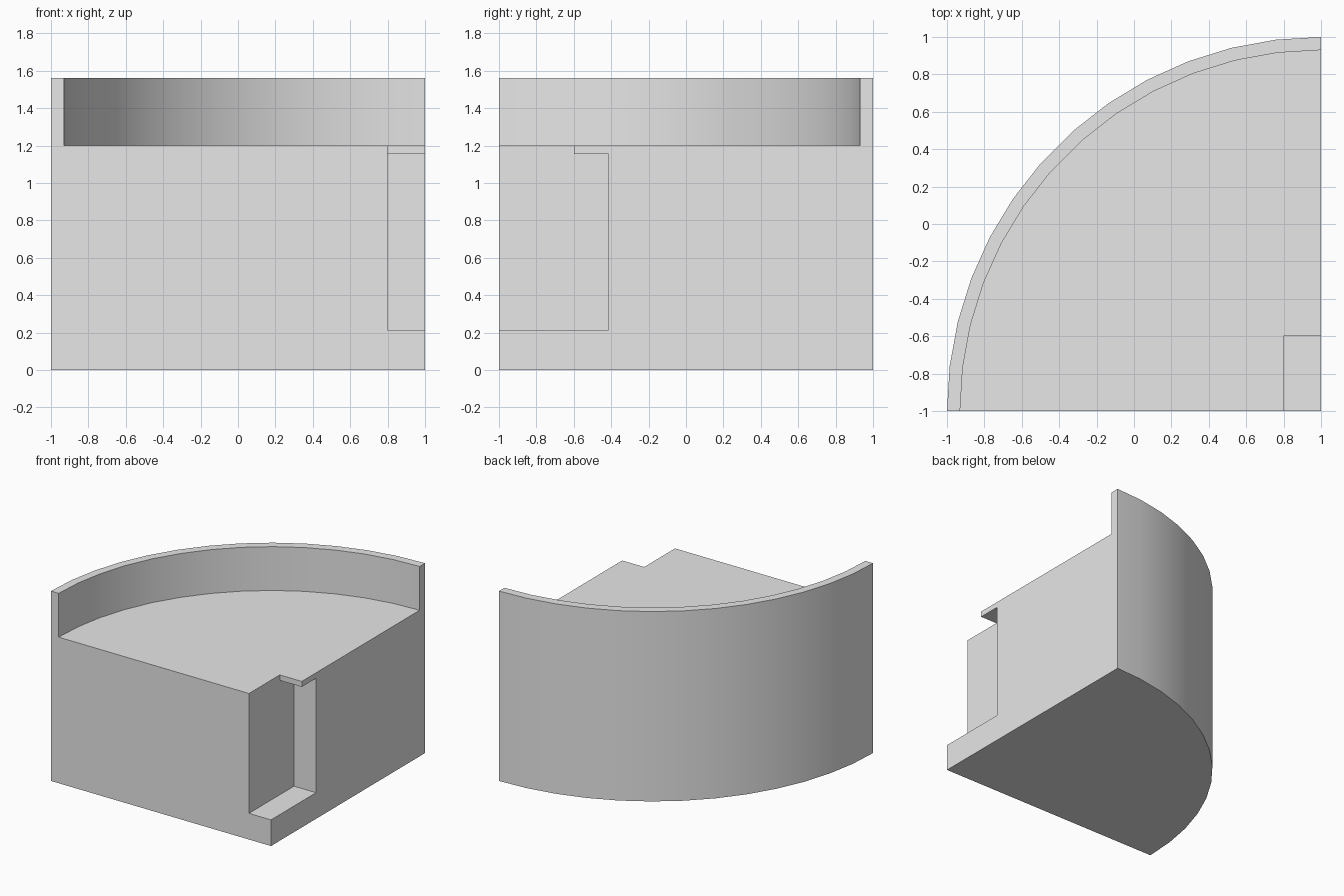
import bpy
import bmesh
from math import pi, cos, sin, radians
from mathutils import Vector

cube = bpy.data.objects.get("Cube")
if cube:
    bpy.data.objects.remove(cube, do_unlink=True)

CORNER = Vector((1, -1))
OUTER_R, INNER_R, SEGMENTS = 2.0, 1.93, 13
FLOOR_Z, TOP_Z = 1.2, 1.56

grey = bpy.data.materials.new("light_grey")
grey.use_nodes = True
colour = (0.8, 0.8, 0.8, 1)
grey.diffuse_color = colour
grey.node_tree.nodes["Principled BSDF"].inputs["Base Color"].default_value = colour


def prism(name, outline, z0, z1):
    """Extrude a flat outline from z0 up to z1."""
    bm = bmesh.new()
    face = bm.faces.new([bm.verts.new((x, y, z0)) for x, y in outline])
    top = bmesh.ops.extrude_face_region(bm, geom=[face])["geom"]
    verts = [v for v in top if isinstance(v, bmesh.types.BMVert)]
    bmesh.ops.translate(bm, verts=verts, vec=(0, 0, z1 - z0))
    bmesh.ops.recalc_face_normals(bm, faces=bm.faces)
    mesh = bpy.data.meshes.new(name)
    bm.to_mesh(mesh)
    bm.free()
    mesh.materials.append(grey)
    obj = bpy.data.objects.new(name, mesh)
    bpy.context.collection.objects.link(obj)
    return obj


def arc(radius):
    """Quarter arc around the corner, from the back edge to the front edge."""
    angles = [pi / 2 * (1 + i / SEGMENTS) for i in range(SEGMENTS + 1)]
    return [CORNER + radius * Vector((cos(a), sin(a))) for a in angles]


def box_outline(x0, y0, x1, y1):
    return [(x0, y0), (x1, y0), (x1, y1), (x0, y1)]


# Solid quarter drum
body = prism("quarter_drum", arc(OUTER_R) + [CORNER], 0, TOP_Z)

# Cutters: space inside the rim, corner notch, and recess under the lip
rim_end, rim_start = arc(INNER_R)[-1], arc(INNER_R)[0]
past = 0.3
rim_space = arc(INNER_R) + [(rim_end.x, -1 - past), (1 + past, -1 - past),
                            (1 + past, rim_start.y)]
cutters = [
    prism("rim_cutter", rim_space, FLOOR_Z, TOP_Z + past),
    prism("notch_cutter", box_outline(0.8, -1.2, 1.2, -0.6), 0.215, 1.4),
    prism("recess_cutter", box_outline(0.8, -1.2, 1.2, -0.415), 0.215, 1.155),
]

bpy.ops.object.select_all(action="DESELECT")
body.select_set(True)
bpy.context.view_layer.objects.active = body
for cutter in cutters:
    cutter.hide_render = True
    mod = body.modifiers.new(cutter.name, "BOOLEAN")
    mod.operation = "DIFFERENCE"
    mod.solver = "EXACT"
    mod.object = cutter
    bpy.ops.object.modifier_apply(modifier=mod.name)
    bpy.data.objects.remove(cutter, do_unlink=True)

# Smooth curved wall, crisp edges
bpy.ops.object.shade_smooth_by_angle(angle=radians(30))
